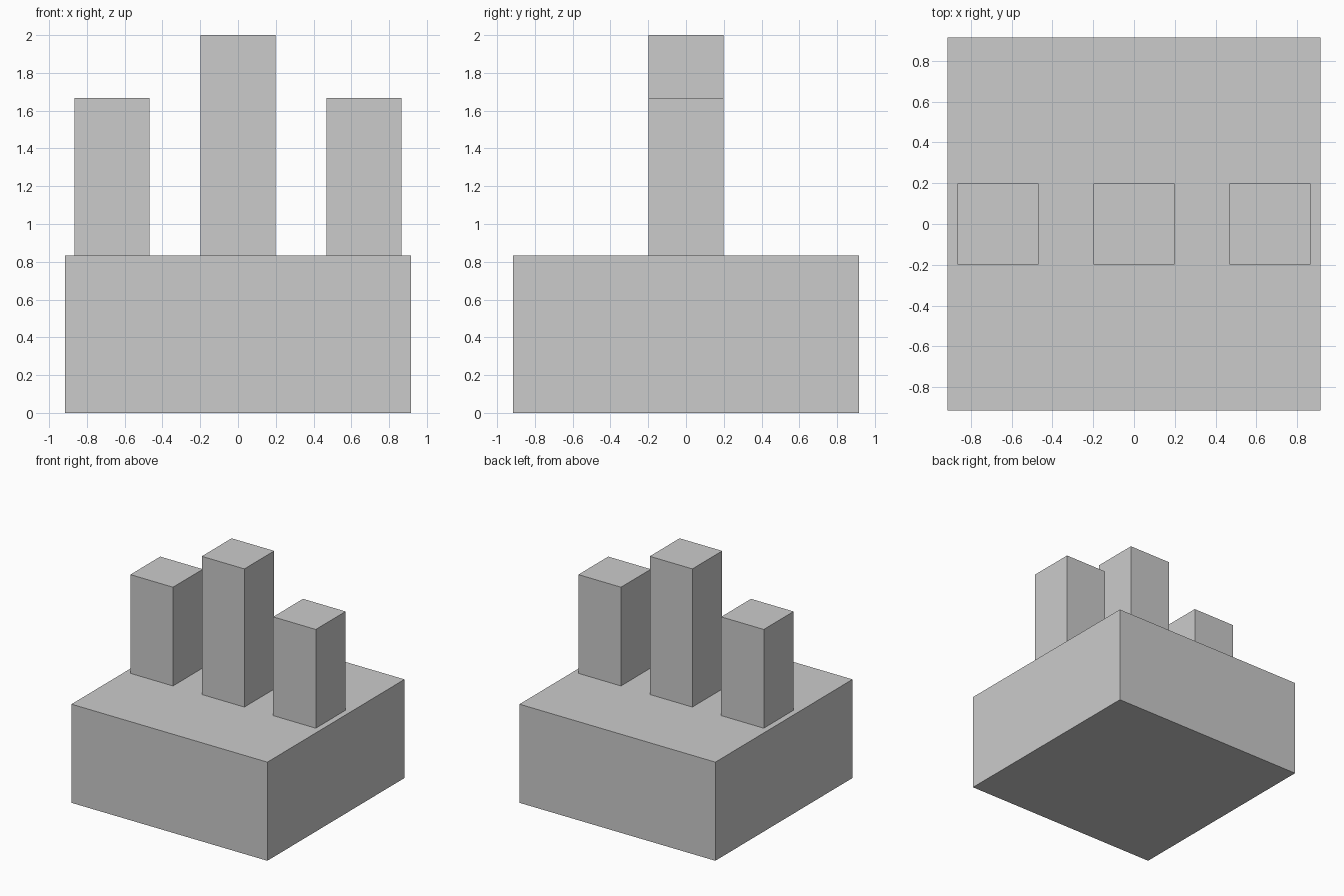
import bpy

if "Cube" in bpy.data.objects:
    bpy.data.objects.remove(bpy.data.objects["Cube"])

BASE_W = 1.83    # base width and depth
BASE_H = 0.833   # base height
POST_W = 0.398   # post width and depth


def box(name, x, z0, z1, width):
    """Square-section box standing from z0 to z1, centred at x."""
    bpy.ops.mesh.primitive_cube_add(size=1, location=(0, 0, 0))
    ob = bpy.context.object
    ob.name = ob.data.name = name
    for v in ob.data.vertices:
        v.co.x *= width
        v.co.y *= width
        v.co.z *= z1 - z0
    ob.location = (x, 0, (z0 + z1) / 2)
    return ob


# Square base block
box("base", 0, 0, BASE_H, BASE_W)

# Tall middle post
box("centre_post", 0, BASE_H, 2.0, POST_W)

# Shorter post on each side
for side, label in ((-1, "left"), (1, "right")):
    box(label + "_post", side * 0.667, BASE_H, 1.667, POST_W)
